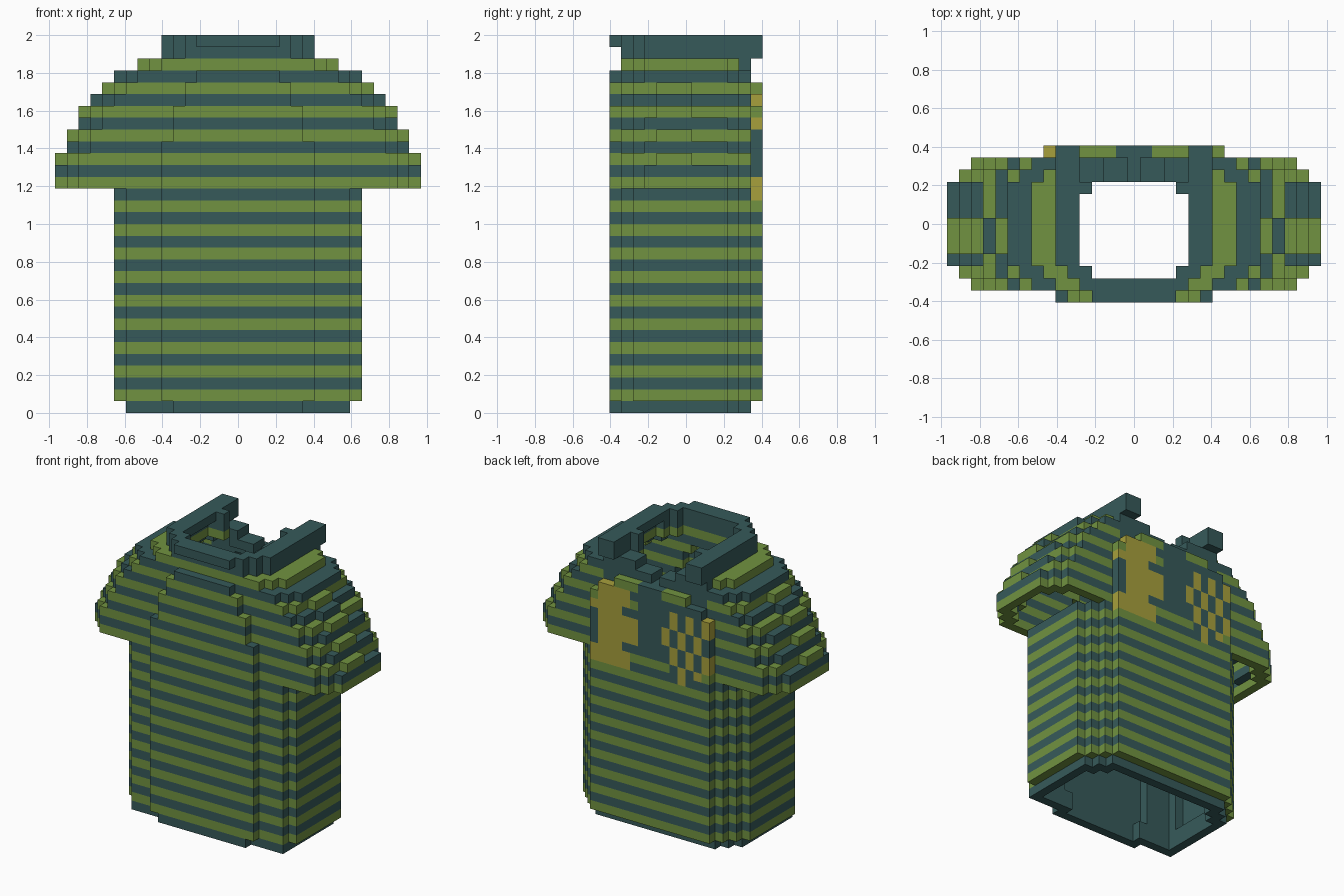
import bpy
import bmesh
from mathutils import Vector

if "Cube" in bpy.data.objects:
    bpy.data.objects.remove(bpy.data.objects["Cube"], do_unlink=True)

S = 1 / 16                      # edge of one block
NX, NY, NZ = 15, 12, 31         # half width, last row, last layer
DARK, GREEN, YELLOW = range(3)


def make_material(name, rgb):
    mat = bpy.data.materials.new(name)
    mat.use_nodes = True
    mat.diffuse_color = (*rgb, 1)
    mat.node_tree.nodes["Principled BSDF"].inputs["Base Color"].default_value = (*rgb, 1)
    return mat


MATERIALS = [
    make_material("dark teal", (0.037, 0.102, 0.102)),
    make_material("leaf green", (0.165, 0.29, 0.052)),
    make_material("mustard yellow", (0.39, 0.35, 0.045)),
]


# Highest layer of the shoulders, stepped down towards the sleeve ends
def shoulder_top(a, j):
    if j == 0:
        return 28 if a <= 3 else {4: 27, 5: 25, 6: 22}.get(a, -1)
    if j == NY:
        return 27 if a <= 4 else {5: 26, 6: 26, 7: 25}.get(a, -1)
    e = a + {1: 2, 2: 1, 10: 1, 11: 2}.get(j, 0)
    if e <= 8:
        return 29
    top = {9: 28, 10: 28, 11: 27, 12: 26, 13: 25, 14: 23, 15: 21}.get(e, -1)
    return top - 1 if a >= 11 and j in (3, 7, 8, 9) else top


# Half width of the torso in each row
def torso_half(j):
    return {0: 6, 1: 9, 10: 9, 11: 8, 12: 7}.get(j, 10)


# Collar: high at the neck, open and stepped down on the far side
def in_collar(a, j, k):
    if k < 30:
        return False
    if j == 0:
        return k == NZ and a <= 3
    if j >= 10:
        return a in (5, 6)
    return a <= {1: 4, 2: 5}.get(j, 6)


def in_outline(i, j, k):
    a = abs(i)
    if not (0 <= j <= NY and 0 <= k <= NZ and a <= NX):
        return False
    if k == 0:                                   # recessed hem
        return j < NY and a <= (5 if j == 0 else torso_half(j + 1 if j > 8 else j) - (j > 1 and j < 9))
    if k < 19:
        return a <= torso_half(j)
    if k < 30:
        if j in (10, 11) and a <= 4:             # open collar notch
            return k <= 27 + (a + 1) // 2
        return k <= shoulder_top(a, j)
    return in_collar(a, j, k)


def in_neck(i, j, k):
    a = abs(i)
    corner = a == 4 and j in (2, 9)
    return k >= 26 and a <= 4 and 2 <= j <= 9 and not corner


# Hollow shell: keep blocks that touch the outside beside or above them
filled = {(i, j, k) for i in range(-NX, NX + 1) for j in range(NY + 1)
          for k in range(NZ + 1) if in_outline(i, j, k)}


def is_shell(c):
    i, j, k = c
    if in_neck(i, j, k):
        return False
    for dk in ((-1, 0, 1) if k == 1 else (0, 1)):
        for di in (-1, 0, 1):
            for dj in (-1, 0, 1):
                n = (i + di, j + dj, k + dk)
                if n not in filled and not in_neck(*n):
                    return True
    return False


shell = {c for c in filled if is_shell(c)}


def block_colour(i, j, k):
    a = abs(i)
    stripe = GREEN if k % 2 else DARK
    if k >= 30 or (k >= 27 and j in (10, 11) and a <= 6):
        return DARK
    if j == NY:
        if a <= 1 and k >= 20:                   # button placket
            return DARK
        if i == 7 and 18 <= k <= 24:             # edge of the round patch
            return DARK if 20 <= k <= 23 else YELLOW
        if i >= 2 and ((i - 4.5) / 3.2) ** 2 + ((k - 22) / 4.6) ** 2 <= 1:
            return DARK if i <= 3 and k in (20, 24) else YELLOW
        if -7 <= i <= -2 and 18 <= k <= 25 and abs(i + 4.5) <= (k - 16) * 0.7:
            return YELLOW if (k // 2 - i) % 2 else DARK   # chequered patch
    return stripe


def part_of(i, j, k):
    if k >= 30 or (k >= 28 and j in (10, 11) and abs(i) <= 6):
        return "collar"
    if k >= 19 and i > 10:
        return "left_sleeve"
    if k >= 19 and i < -10:
        return "right_sleeve"
    return "hem" if k == 0 else "torso"


# Emit only the exposed sides of the blocks of one part
def build_part(name):
    bm = bmesh.new()
    origin = Vector((0, -NY * S / 2, S / 2))
    for c in sorted(shell):
        if part_of(*c) != name:
            continue
        centre = Vector(c) * S + origin
        for axis in range(3):
            for sign in (-1, 1):
                n = list(c)
                n[axis] += sign
                n = tuple(n)
                if n in shell:
                    continue
                u, v, w = Vector(), Vector(), Vector()
                w[axis] = sign * S / 2
                u[(axis + 1) % 3] = S / 2
                v[(axis + 2) % 3] = sign * S / 2
                corners = [w - u - v, w + u - v, w + u + v, w - u + v]
                face = bm.faces.new([bm.verts.new(centre + p) for p in corners])
                lining = n in filled and c[2] <= 16
                face.material_index = DARK if lining else block_colour(*c)
    bmesh.ops.remove_doubles(bm, verts=bm.verts, dist=S / 100)
    mesh = bpy.data.meshes.new(name)
    bm.to_mesh(mesh)
    bm.free()
    for mat in MATERIALS:
        mesh.materials.append(mat)
    bpy.context.collection.objects.link(bpy.data.objects.new(name, mesh))


for part in ("hem", "torso", "left_sleeve", "right_sleeve", "collar"):
    build_part(part)
